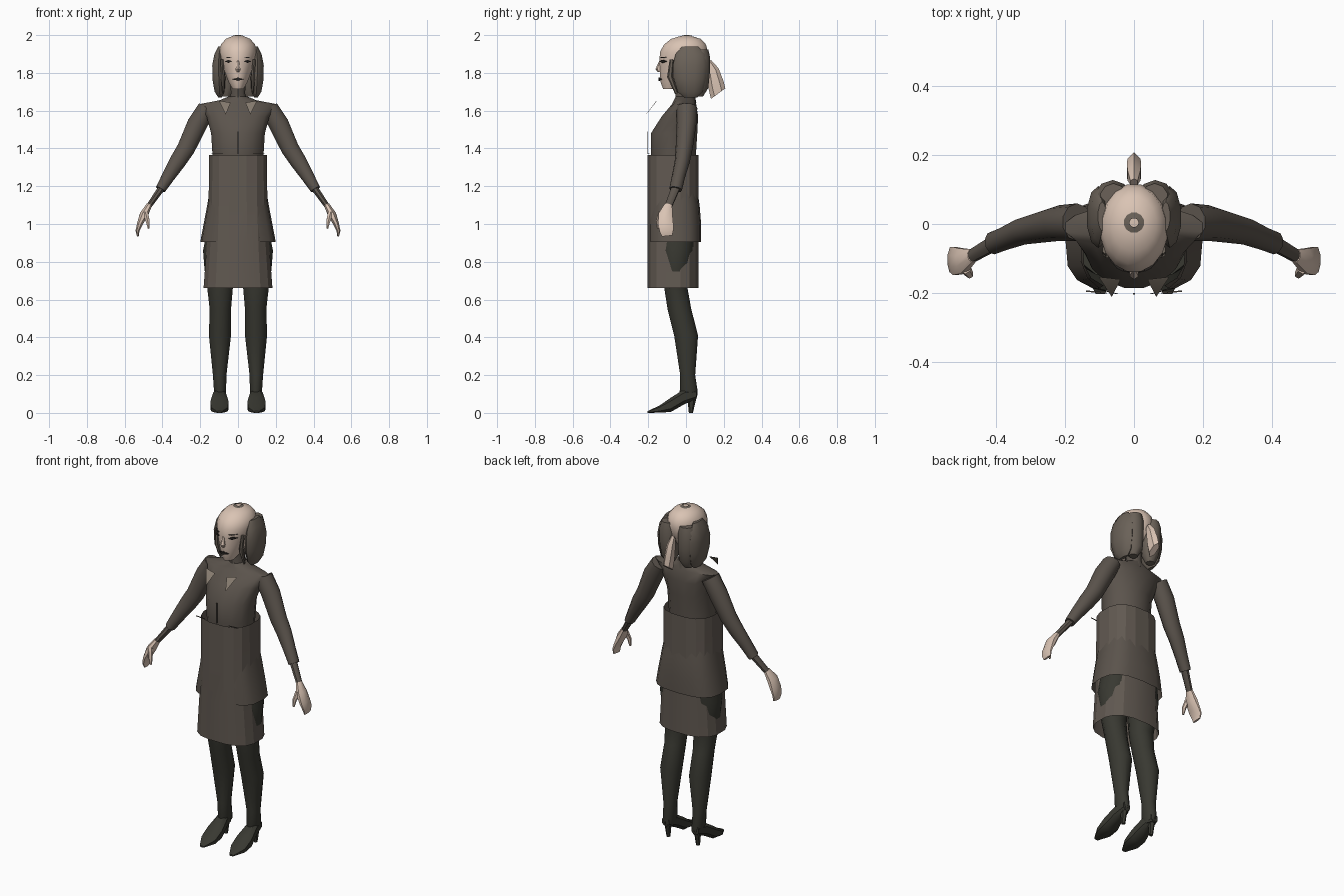
import bpy, bmesh, math
from mathutils import Vector


def material(name, rgb):
    m = bpy.data.materials.new(name)
    m.diffuse_color = (*rgb, 1)
    return m


SKIN = material("skin", (0.70, 0.55, 0.455))
JACKET = material("jacket_grey", (0.105, 0.088, 0.073))
SKIRT = material("skirt_grey", (0.12, 0.10, 0.083))
TIGHTS = material("tights_dark", (0.040, 0.040, 0.031))
HAIR = material("hair_grey", (0.145, 0.121, 0.098))
TRIM = material("collar_tan", (0.24, 0.20, 0.16))
INK = material("face_dark", (0.02, 0.017, 0.015))


def finish(name, bm, mat, angle=40):
    bmesh.ops.recalc_face_normals(bm, faces=bm.faces)
    me = bpy.data.meshes.new(name)
    bm.to_mesh(me)
    bm.free()
    me.materials.append(mat)
    ob = bpy.data.objects.new(name, me)
    bpy.context.collection.objects.link(ob)
    bpy.ops.object.select_all(action='DESELECT')
    ob.select_set(True)
    bpy.context.view_layer.objects.active = ob
    bpy.ops.object.shade_smooth_by_angle(angle=math.radians(angle))
    return ob


def loft(name, rings, mat, sides=12, power=1.0, cap=True, arc=None, angle=40):
    """Skin rings given as (centre, u radius vector, v radius vector)."""
    bm = bmesh.new()
    rows = []
    for c, u, v in rings:
        row = []
        for i in range(sides + (1 if arc else 0)):
            a = (math.radians(arc[0] + (arc[1] - arc[0]) * i / sides) if arc
                 else 2 * math.pi * (i + 0.5) / sides)
            ca, sa = math.cos(a), math.sin(a)
            ca = math.copysign(abs(ca) ** power, ca)
            sa = math.copysign(abs(sa) ** power, sa)
            row.append(bm.verts.new(Vector(c) + Vector(u) * ca + Vector(v) * sa))
        rows.append(row)
    for r0, r1 in zip(rows, rows[1:]):
        for i in range(len(r0) - (1 if arc else 0)):
            j = (i + 1) % len(r0)
            bm.faces.new((r0[i], r0[j], r1[j], r1[i]))
    if cap and not arc:
        bm.faces.new(rows[0])
        bm.faces.new(rows[-1])
    return finish(name, bm, mat, angle)


def level(z, x0, x1, y0, y1):
    """Horizontal ring from its extents."""
    return (((x0 + x1) / 2, (y0 + y1) / 2, z), ((x1 - x0) / 2, 0, 0), (0, (y1 - y0) / 2, 0))


def body(table):
    return [level(z, -w, w, y0, y1) for z, w, y0, y1 in table]


def limb(table):
    """Rings square to a path of (x, y, z, thickness, depth)."""
    pts = [Vector(p[:3]) for p in table]
    out = []
    for i, p in enumerate(table):
        t = (pts[min(i + 1, len(pts) - 1)] - pts[max(i - 1, 0)]).normalized()
        u = Vector((0, 1, 0)).cross(t).normalized()
        out.append((pts[i], u * p[3], t.cross(u) * p[4]))
    return out


def side(rings, s):
    f = lambda v: Vector((v[0] * s, v[1], v[2]))
    return [tuple(f(v) for v in r) for r in rings]


def prism(name, points, offset, mat):
    """Polygon extruded by an offset vector."""
    bm = bmesh.new()
    face = bm.faces.new([bm.verts.new(p) for p in points])
    g = bmesh.ops.extrude_face_region(bm, geom=[face])
    bmesh.ops.translate(bm, vec=offset, verts=[v for v in g["geom"] if isinstance(v, bmesh.types.BMVert)])
    return finish(name, bm, mat, 20)


# Jacket body, neck, skirt tube and open-fronted peplum
loft("jacket_body", body([(1.1, .12, -.17, .045), (1.37, .138, -.188, .055), (1.48, .145, -.188, .062),
                          (1.57, .17, -.13, .066), (1.635, .205, -.075, .055), (1.655, .1, -.065, .05),
                          (1.675, .05, -.055, .045)]), JACKET, 16)
loft("neck", body([(1.64, .055, -.06, .055), (1.69, .04, -.055, .045), (1.78, .042, -.06, .05)]), JACKET, 10)
loft("skirt", body([(.66, .185, -.205, .068), (.9, .167, -.205, .068), (1.1, .158, -.205, .068),
                    (1.365, .155, -.205, .068)]), SKIRT, 16, .75, cap=False, angle=15)
loft("jacket_peplum", body([(.905, .2, -.2, .08), (1.0, .182, -.2, .08), (1.1, .163, -.195, .072),
                            (1.18, .15, -.19, .06)]), JACKET, 14, .7, arc=(-62, 242))

# Head with pointed nose, and the crown ring
loft("head", body([(1.715, .03, -.122, -.04), (1.75, .05, -.136, .03), (1.80, .07, -.14, .08),
                   (1.86, .09, -.142, .108), (1.91, .1, -.141, .118), (1.95, .092, -.118, .108),
                   (1.98, .066, -.08, .08), (1.995, .03, -.03, .03)]), SKIN, 16, angle=60)
loft("nose", [((0, -.135, 1.865), (.006, 0, 0), (0, .006, 0)), ((0, -.142, 1.82), (.015, 0, 0), (0, .02, 0)),
              ((0, -.138, 1.805), (.012, 0, 0), (0, .012, 0))], SKIN, 6)
loft("crown_ring", body([(1.996, .03, -.026, .034), (2.0, .013, -.009, .017)]), HAIR, 12, cap=False)
prism("lips", [(-.03, -.137, 1.766), (0, -.146, 1.776), (.03, -.137, 1.766), (0, -.146, 1.758)], (0, .009, 0), INK)

# Tail of hair behind the head
loft("hair_tail", [((0, .12, 1.855), (.012, 0, 0), (0, .012, .014)), ((0, .142, 1.81), (.022, 0, 0), (0, .03, .015)),
                   ((0, .158, 1.74), (.024, 0, 0), (0, .04, .018)), ((0, .17, 1.69), (.022, 0, 0), (0, .038, .028))],
     SKIN, 6, angle=25)

for s, tag in ((1, "left"), (-1, "right")):
    # Hair: side lobe, back lobe and a thin strand at the cheek
    loft("side_hair_" + tag, side([level(z, a, b, y0, y1) for z, a, b, y0, y1 in (
        (1.67, .085, .105, -.01, .06), (1.70, .07, .125, -.045, .09), (1.77, .065, .138, -.065, .105),
        (1.84, .07, .138, -.07, .11), (1.90, .075, .126, -.055, .1), (1.94, .08, .105, -.02, .065))], s), HAIR, 10)
    loft("back_hair_" + tag, side([level(z, a, b, y0, y1) for z, a, b, y0, y1 in (
        (1.675, .035, .085, .04, .09), (1.72, .01, .105, .02, .118), (1.80, .004, .118, .01, .126),
        (1.88, .006, .118, .01, .128), (1.925, .02, .1, .03, .118))], s), HAIR, 10)
    loft("cheek_strand_" + tag, side(limb([(.085, -.075, 1.87, .008, .012), (.08, -.085, 1.78, .012, .015),
                                           (.078, -.05, 1.69, .005, .008)]), s), HAIR, 6)
    # Eye and brow plates
    for part, z, h in (("eye", 1.861, .008), ("brow", 1.882, .003)):
        prism(part + "_" + tag, [(s * .03, -.139, z), (s * .05, -.129, z + h), (s * .07, -.106, z),
                                 (s * .05, -.129, z - h)], (0, .008, 0), INK)
    # Sleeve, cuff end, hand and thumb
    loft("sleeve_" + tag, side(limb([(.165, .005, 1.615, .05, .055), (.215, .003, 1.53, .056, .052),
                                     (.275, -.01, 1.40, .05, .045), (.32, -.02, 1.33, .046, .04),
                                     (.37, -.04, 1.25, .036, .035), (.41, -.055, 1.183, .028, .034)]), s), JACKET, 10)
    loft("wrist_" + tag, side(limb([(.405, -.055, 1.19, .02, .024), (.475, -.095, 1.09, .015, .02)]), s), JACKET, 8)
    loft("hand_" + tag, side(limb([(.47, -.093, 1.1, .016, .022), (.498, -.108, 1.05, .024, .04),
                                   (.52, -.108, 1.0, .016, .044), (.532, -.103, .965, .011, .04),
                                   (.53, -.1, .937, .006, .03)]), s), SKIN, 8)
    loft("thumb_" + tag, side(limb([(.49, -.13, 1.06, .016, .016), (.478, -.147, 1.015, .012, .012),
                                    (.473, -.148, .975, .005, .006)]), s), SKIN, 6)
    # Leg, foot and heel
    loft("leg_" + tag, side([level(z, a, b, y0, y1) for z, a, b, y0, y1 in (
        (.97, .02, .165, -.15, .05), (.86, .02, .188, -.142, .04), (.76, .02, .18, -.13, .025),
        (.66, .025, .165, -.117, .01), (.55, .035, .152, -.1, .03), (.41, .035, .156, -.065, .066),
        (.2, .06, .134, -.032, .05), (.11, .062, .128, -.035, .064), (.07, .07, .12, -.02, .055))], s), TIGHTS, 12)
    foot = [(.055, .098, .024, .024), (-.01, .085, .036, .042), (-.08, .043, .05, .04),
            (-.14, .02, .048, .02), (-.203, .005, .014, .005)]
    loft("shoe_" + tag, side([((.098, y, z), (w, 0, 0), (0, 0, h)) for y, z, w, h in foot], s), TIGHTS, 8, .7)
    loft("heel_" + tag, side([level(0, .087, .109, .015, .037), level(.05, .083, .113, .01, .048),
                              level(.1, .072, .122, -.005, .062)], s), TIGHTS, 6)
    # Collar tip and waist pin
    prism("collar_tip_" + tag, [(s * .04, -.165, 1.64), (s * .1, -.158, 1.65), (s * .065, -.212, 1.58)],
          (0, .004, .003), TRIM)
    prism("waist_pin_" + tag, [(s * .08, -.203, 1.372), (s * .14, -.197, 1.372), (s * .14, -.197, 1.376),
                               (s * .08, -.203, 1.376)], (0, .004, 0), JACKET)

# Front closure strip
prism("front_strip", [(-.003, -.205, 1.37), (.003, -.205, 1.37), (.003, -.205, 1.49), (-.003, -.205, 1.49)],
      (0, .005, 0), JACKET)
